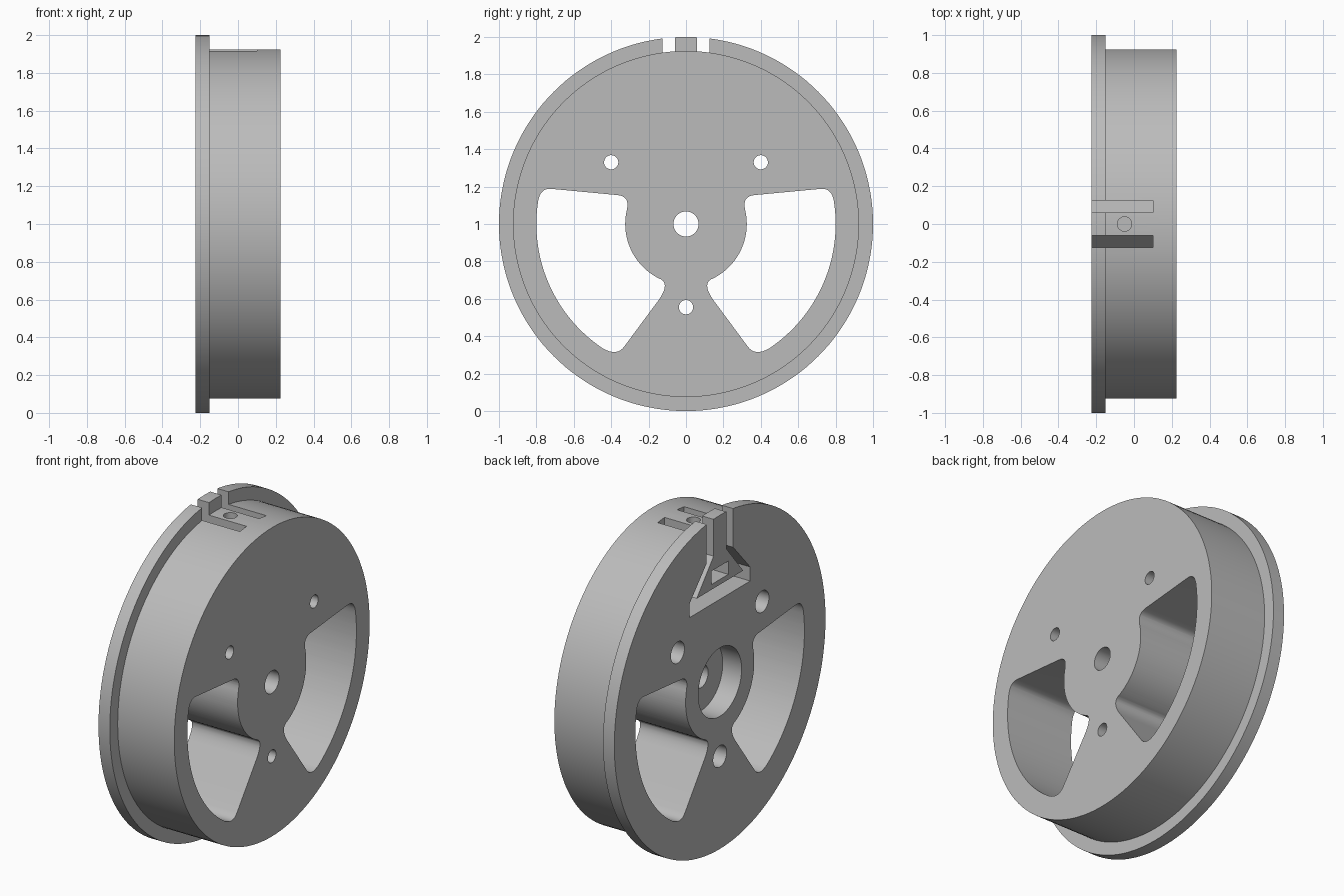
import bpy, bmesh
from math import sin, cos, pi, radians
from mathutils import Vector

cube = bpy.data.objects.get("Cube")
if cube:
    bpy.data.objects.remove(cube, do_unlink=True)

BACK, FACE = -0.225, 0.225      # flange side and drum side along x
THROUGH = (BACK - 0.1, FACE + 0.1)

gray = bpy.data.materials.new("plain_gray")
gray.use_nodes = True
color = (0.5, 0.5, 0.5, 1)
gray.diffuse_color = color
gray.node_tree.nodes["Principled BSDF"].inputs["Base Color"].default_value = color


def make_object(name, bm):
    bmesh.ops.remove_doubles(bm, verts=bm.verts, dist=1e-5)
    bmesh.ops.recalc_face_normals(bm, faces=bm.faces)
    mesh = bpy.data.meshes.new(name)
    bm.to_mesh(mesh)
    bm.free()
    mesh.materials.append(gray)
    obj = bpy.data.objects.new(name, mesh)
    bpy.context.collection.objects.link(obj)
    return obj


def lathe(name, profile, y=0, z=0, steps=48):
    """Closed (radius, x) profile turned around an axis parallel to x."""
    bm = bmesh.new()
    verts = [bm.verts.new((x, y, z + r)) for r, x in profile]
    edges = [bm.edges.new((verts[i - 1], verts[i])) for i in range(len(verts))
             if profile[i - 1][0] + profile[i][0] > 0]
    bmesh.ops.spin(bm, geom=verts + edges, cent=(0, y, z), axis=(1, 0, 0),
                   angle=2 * pi, steps=steps)
    return make_object(name, bm)


def prism(name, outline, x0, x1):
    """(y, z) outline pushed along x."""
    bm = bmesh.new()
    face = bm.faces.new([bm.verts.new((x0, y, z)) for y, z in outline])
    new = bmesh.ops.extrude_face_region(bm, geom=[face])["geom"]
    bmesh.ops.translate(bm, vec=(x1 - x0, 0, 0),
                        verts=[v for v in new if isinstance(v, bmesh.types.BMVert)])
    return make_object(name, bm)


def arc(r, a0, a1, n):
    return [(r * cos(radians(a0 + (a1 - a0) * i / n)),
             r * sin(radians(a0 + (a1 - a0) * i / n))) for i in range(n + 1)]


def fillet(a, corner, b, n=8):
    a, c, b = Vector(a), Vector(corner), Vector(b)
    return [tuple(a * (1 - t) ** 2 + c * 2 * t * (1 - t) + b * t * t)
            for t in (i / n for i in range(1, n))]


# Flanged drum with centre bore and bearing recess
wheel = lathe("flanged_wheel", [
    (0.067, FACE), (0.925, FACE), (0.925, -0.15), (1, -0.15),
    (1, BACK), (0.205, BACK), (0.205, -0.1), (0.067, -0.1)], steps=144)
cutters = []

# Two rounded windows
outer = arc(0.8, 8, -56, 36)
inner = arc(0.325, -63, 14, 28)
low_out, low_in = (0.33, -0.655), (0.145, -0.405)
top_in, top_out = (0.37, 0.155), (0.72, 0.188)
window = (outer + fillet(outer[-1], (0.37, -0.71), low_out) + [low_out, low_in]
          + fillet(low_in, (0.08, -0.312), inner[0]) + inner
          + fillet(inner[-1], (0.3, 0.15), top_in) + [top_in, top_out]
          + fillet(top_out, (0.782, 0.194), outer[0]))
for side in (1, -1):
    cutters.append(prism("window_cutter", [(side * y, z) for y, z in window], *THROUGH))

# Three stepped bolt holes
for y, z in ((0.4, 0.33), (-0.4, 0.33), (0, -0.445)):
    cutters.append(lathe("bolt_hole_cutter", [
        (0, THROUGH[0]), (0.064, THROUGH[0]), (0.064, 0.025),
        (0.038, 0.025), (0.038, THROUGH[1]), (0, THROUGH[1])], y, z))

# Cord channel around the clamping post
half = [(0.125, 1.1), (0.125, 0.76), (0.287, 0.58), (0.287, 0.496)]
post = [(0.06, 1.1), (0.06, 0.777), (0.22, 0.584)]
channel = (half + [(-y, z) for y, z in reversed(half)]
           + [(-y, z) for y, z in post] + post[::-1])
cutters.append(prism("channel_cutter", channel, THROUGH[0], 0.1))

# Nut pocket and the screw hole that drops into it
nut = [(-0.08, 0.615), (0.08, 0.615), (0.08, 0.695), (-0.08, 0.695)]
cutters.append(prism("nut_cutter", nut, THROUGH[0], 0.03))
bm = bmesh.new()
bmesh.ops.create_cone(bm, cap_ends=True, segments=32, radius1=0.038, radius2=0.038, depth=0.56)
bmesh.ops.translate(bm, verts=bm.verts, vec=(-0.05, 0, 0.82))
cutters.append(make_object("screw_hole_cutter", bm))

# Cut everything and drop the helpers
for cutter in cutters:
    cutter.hide_render = True
    mod = wheel.modifiers.new("cut", "BOOLEAN")
    mod.operation, mod.solver, mod.object = "DIFFERENCE", "EXACT", cutter
bpy.context.view_layer.update()
result = bpy.data.meshes.new_from_object(
    wheel.evaluated_get(bpy.context.evaluated_depsgraph_get()))
wheel.modifiers.clear()
wheel.data = result
for cutter in cutters:
    bpy.data.objects.remove(cutter, do_unlink=True)

wheel.location.z = 1
bpy.ops.object.select_all(action="DESELECT")
wheel.select_set(True)
bpy.context.view_layer.objects.active = wheel
bpy.ops.object.shade_smooth_by_angle(angle=radians(30))
